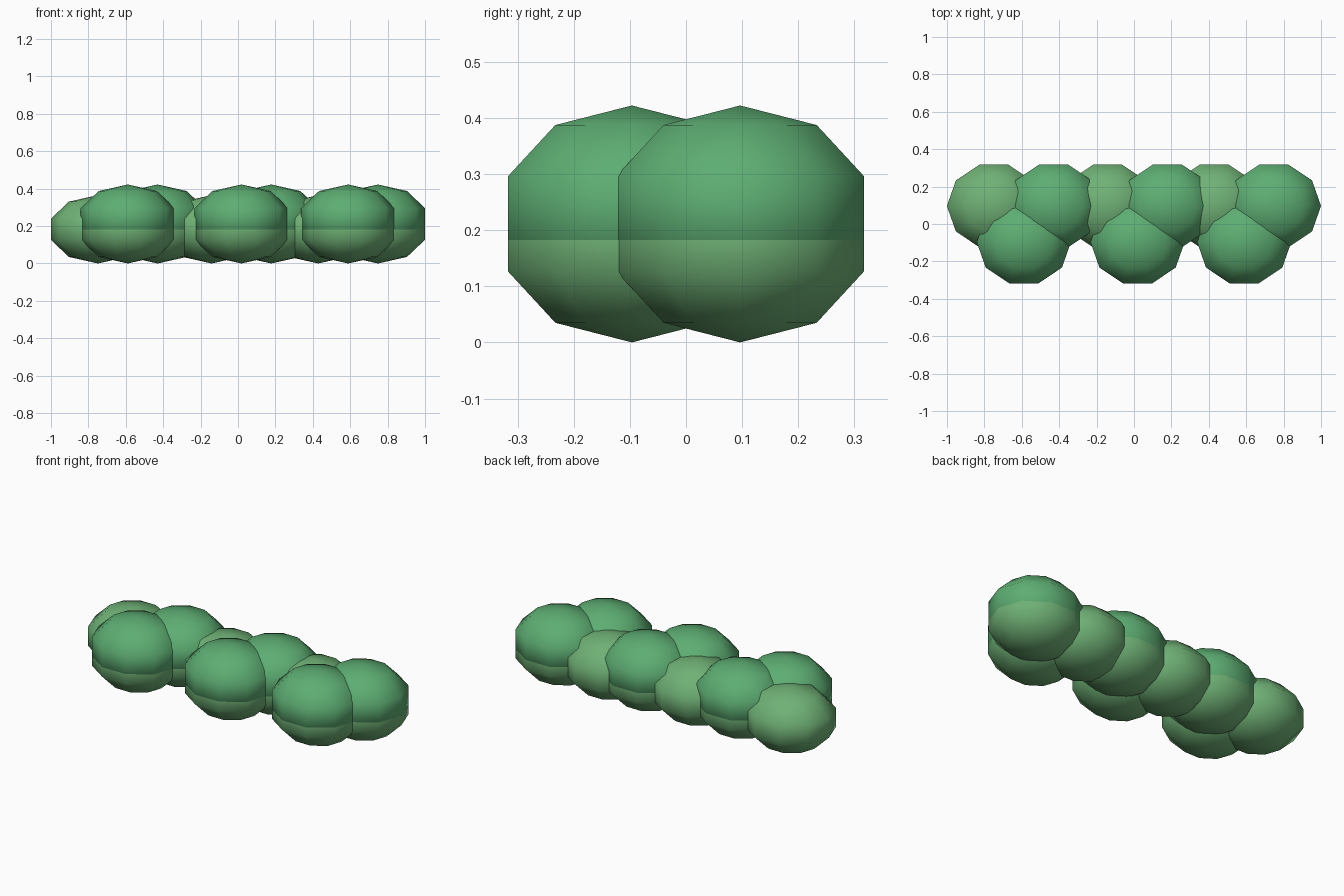
import bpy, bmesh, math
from mathutils import Matrix

if "Cube" in bpy.data.objects:
    bpy.data.objects.remove(bpy.data.objects["Cube"])

SIDES, RINGS = 10, 5
RX, RY, RZ = 0.2644, 0.2438, 0.1827


def material(name, rgb):
    m = bpy.data.materials.new(name)
    m.diffuse_color = (*rgb, 1)
    m.use_nodes = True
    m.node_tree.nodes["Principled BSDF"].inputs["Base Color"].default_value = m.diffuse_color
    return m


def puff_mesh(name, mat, grow=1.0):
    """Flattened low-poly sphere: a half-circle profile spun round z."""
    bm = bmesh.new()
    prof = [bm.verts.new((math.sin(math.pi * i / RINGS), 0, math.cos(math.pi * i / RINGS)))
            for i in range(RINGS + 1)]
    edges = [bm.edges.new(p) for p in zip(prof, prof[1:])]
    bmesh.ops.spin(bm, geom=prof + edges, cent=(0, 0, 0), axis=(0, 0, 1),
                   angle=math.tau, steps=SIDES)
    bmesh.ops.remove_doubles(bm, verts=bm.verts, dist=1e-4)
    bmesh.ops.recalc_face_normals(bm, faces=bm.faces)
    bm.transform(Matrix.Diagonal((RX * grow, RY * grow, RZ, 1)))
    for f in bm.faces:
        f.smooth = True
    me = bpy.data.meshes.new(name)
    bm.to_mesh(me)
    bm.free()
    me.materials.append(mat)
    return me


def place(name, mesh, x, y, z):
    ob = bpy.data.objects.new(name, mesh)
    ob.location = (x, y, z)
    bpy.context.collection.objects.link(ob)


low = puff_mesh("lower_foliage", material("light_leaf", (0.16, 0.44, 0.18)))
# a hair wider so the overlapping side walls do not flicker
high = puff_mesh("upper_foliage", material("deep_leaf", (0.11, 0.42, 0.17)), 1.002)

# three clumps, each: front and back-right puffs doubled up, back-left single
for n, cx in enumerate((-0.589, 0.019, 0.589), 1):
    for part, dx, y, doubled in (("front", 0, -0.0965, True),
                                 ("back_right", 0.159, 0.0965, True),
                                 ("back_left", -0.16, 0.0965, False)):
        place(f"clump{n}_{part}_lower", low, cx + dx, y, RZ)
        if doubled:
            place(f"clump{n}_{part}_upper", high, cx + dx, y, 0.2395)
